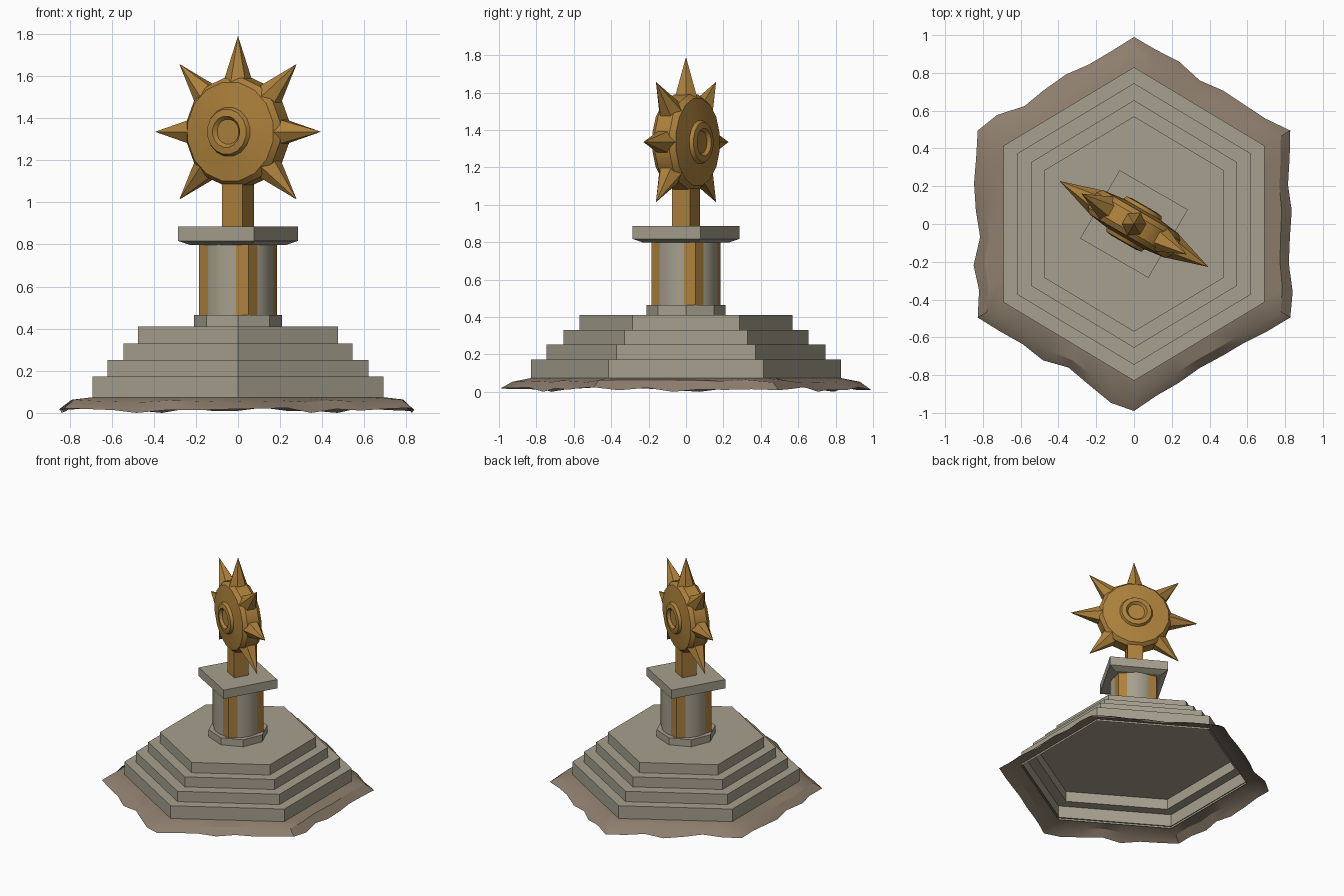
import bpy, bmesh, math, random
from mathutils import Matrix, Vector

if "Cube" in bpy.data.objects:
    bpy.data.objects.remove(bpy.data.objects["Cube"])

random.seed(4)


def material(name, rgb):
    m = bpy.data.materials.new(name)
    m.diffuse_color = (*rgb, 1)
    m.use_nodes = True
    m.node_tree.nodes["Principled BSDF"].inputs["Base Color"].default_value = m.diffuse_color
    return m


STONE = material("weathered stone", (0.38, 0.35, 0.27))
GOLD = material("aged gold", (0.42, 0.22, 0.045))
DIRT = material("packed dirt", (0.27, 0.21, 0.155))


def finish(name, bm, mat, matrix=Matrix(), smooth=None):
    bmesh.ops.recalc_face_normals(bm, faces=bm.faces)
    mesh = bpy.data.meshes.new(name)
    bm.to_mesh(mesh)
    bm.free()
    mesh.materials.append(mat)
    ob = bpy.data.objects.new(name, mesh)
    ob.matrix_world = matrix
    bpy.context.collection.objects.link(ob)
    if smooth:
        bpy.ops.object.select_all(action='DESELECT')
        ob.select_set(True)
        bpy.context.view_layer.objects.active = ob
        bpy.ops.object.shade_smooth_by_angle(angle=math.radians(smooth))
    return ob


def lathe(name, profile, sides, mat, turn=0, sx=1, caps=(True, True),
          matrix=Matrix(), smooth=None):
    """Stack of regular polygons; profile holds (radius, height)."""
    bm = bmesh.new()
    rings = []
    for r, z in profile:
        angles = [math.radians(turn) + math.tau * i / sides for i in range(sides)]
        rings.append([bm.verts.new((r * math.cos(a) * sx, r * math.sin(a), z))
                      for a in angles])
    for lo, hi in zip(rings, rings[1:]):
        for i in range(sides):
            j = (i + 1) % sides
            bm.faces.new((lo[i], lo[j], hi[j], hi[i]))
    if caps[0]:
        bm.faces.new(rings[0][::-1])
    if caps[1]:
        bm.faces.new(rings[-1])
    return finish(name, bm, mat, matrix, smooth)


# Hexagonal steps: the lower two are hollow, the upper two closed
HEX = dict(sides=6, mat=STONE, turn=90, sx=0.96)
lathe("step_1", [(.83, .06), (.83, .172), (.745, .172)], caps=(False, False), **HEX)
lathe("step_2", [(.745, .172), (.745, .252), (.64, .252)], caps=(False, False), **HEX)
lathe("step_3", [(.655, .252), (.655, .33)], **HEX)
lathe("step_4", [(.57, .33), (.57, .41)], **HEX)

# Ragged dirt skirt around the steps
bm = bmesh.new()
corners = [Vector((math.cos(a) * .965, math.sin(a), 0))
           for a in (math.radians(90 + 60 * k) for k in range(6))]
SUB = 7
rings = [[], [], []]
for k in range(6):
    for s in range(SUB):
        p = corners[k].lerp(corners[(k + 1) % 6], s / SUB)
        wob = 0 if s == 0 else random.uniform(-.025, .03)
        rings[0].append(bm.verts.new((p.x * .82, p.y * .82, .075)))
        f = .93 + wob * .6
        rings[1].append(bm.verts.new((p.x * f, p.y * f, .058 + random.uniform(-.008, .006))))
        f = .99 + wob
        z = 0 if s == 3 else random.uniform(.008, .025)
        rings[2].append(bm.verts.new((p.x * f, p.y * f, z)))
n = 6 * SUB
for a, b in zip(rings, rings[1:]):
    for i in range(n):
        bm.faces.new((a[i], b[i], b[(i + 1) % n], a[(i + 1) % n]))
finish("dirt_skirt", bm, DIRT, smooth=30)

# Pedestal: footing, round column and four gold ribs
lathe("column_footing", [(.21, .41), (.21, .465)], 8, STONE)
lathe("column", [(.17, .465), (.17, .81)], 32, STONE, smooth=30)
for k in range(4):
    a = math.radians(15 + 90 * k)
    lathe(f"gold_rib_{k + 1}", [(.062, .465), (.062, .81)], 6, GOLD, turn=15 + 90 * k,
          matrix=Matrix.Translation((.13 * math.cos(a), .13 * math.sin(a), 0)))

# Square cap with a tapered underside, and the gold post
lathe("pedestal_cap", [(.235, .797), (.295, .817), (.295, .885)], 4, STONE, turn=15)
lathe("gold_post", [(.078, .885), (.078, 1.12)], 4, GOLD, turn=15)

# Sun disc with a raised ring and a dimple on both faces
face = Matrix.Translation((0, 0, 1.335)) @ Matrix.Rotation(math.radians(-30), 4, 'Z') \
    @ Matrix.Rotation(math.radians(90), 4, 'X')
half = [(.06, .095), (.075, .113), (.108, .108), (.118, .088), (.238, .073), (.26, .045)]
profile = half + [(r, -z) for r, z in reversed(half)]
lathe("sun_disc", profile, 16, GOLD, turn=11.25, matrix=face, smooth=35)

# Seven rays; the post takes the place of the lowest one
for k in range(7):
    a = -45 + 45 * k
    ray = face @ Matrix.Rotation(math.radians(a), 4, 'Z') @ Matrix.Rotation(math.radians(90), 4, 'Y')
    lathe(f"sun_ray_{k + 1}", [(.07, .235), (.001, .452)], 6, GOLD, turn=0, matrix=ray)
